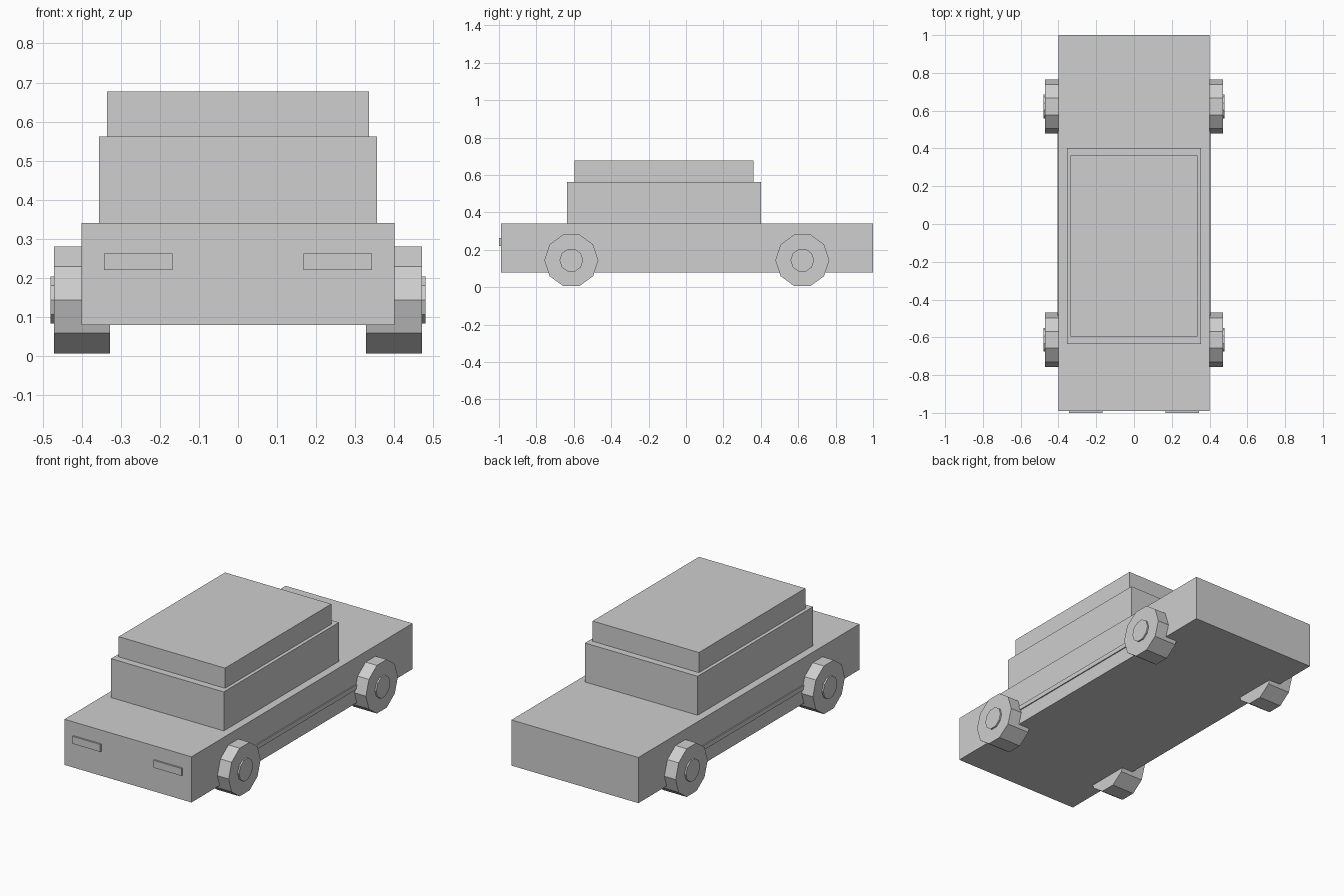
import bpy
import math

cube = bpy.data.objects.get("Cube")
if cube:
    bpy.data.objects.remove(cube, do_unlink=True)

# One plain grey for the whole car
grey = bpy.data.materials.new("light_grey")
grey.use_nodes = True
colour = (0.62, 0.62, 0.62, 1)
grey.diffuse_color = colour
grey.node_tree.nodes["Principled BSDF"].inputs["Base Color"].default_value = colour


def finish(name):
    obj = bpy.context.object
    obj.name = name
    obj.data.name = name
    obj.data.materials.append(grey)
    return obj


def box(name, x, y, z):
    """Box from (min, max) pairs on each axis."""
    spans = (x, y, z)
    bpy.ops.mesh.primitive_cube_add(size=1, location=[(a + b) / 2 for a, b in spans])
    bpy.context.object.scale = [b - a for a, b in spans]
    bpy.ops.object.transform_apply(location=False, rotation=False, scale=True)
    return finish(name)


def disc(name, radius, x, y, z):
    """Ten-sided cylinder along x with a corner pointing up."""
    bpy.ops.mesh.primitive_cylinder_add(
        vertices=10, radius=radius, depth=abs(x[1] - x[0]),
        location=((x[0] + x[1]) / 2, y, z), rotation=(0, math.pi / 2, 0))
    return finish(name)


# Body, cabin and roof
box("body", (-0.4, 0.4), (-0.99, 1), (0.08, 0.34))
box("cabin", (-0.355, 0.355), (-0.635, 0.402), (0.34, 0.562))
box("roof", (-0.335, 0.335), (-0.595, 0.362), (0.562, 0.677))

# Mirrored parts
WHEEL_R = 0.144
for side, s in (("left", 1), ("right", -1)):
    # Headlights and side trim
    box(side + "_headlight", sorted((0.168 * s, 0.343 * s)), (-1, -0.98), (0.22, 0.262))
    box(side + "_side_trim", sorted((0.39 * s, 0.406 * s)), (-0.5, 0.5), (0.162, 0.188))
    # Wheels with raised hubs
    for end, y in (("front", -0.613), ("rear", 0.622)):
        disc(f"{end}_{side}_wheel", WHEEL_R, (0.328 * s, 0.471 * s), y, WHEEL_R)
        disc(f"{end}_{side}_hub", 0.063, (0.45 * s, 0.48 * s), y, WHEEL_R)
